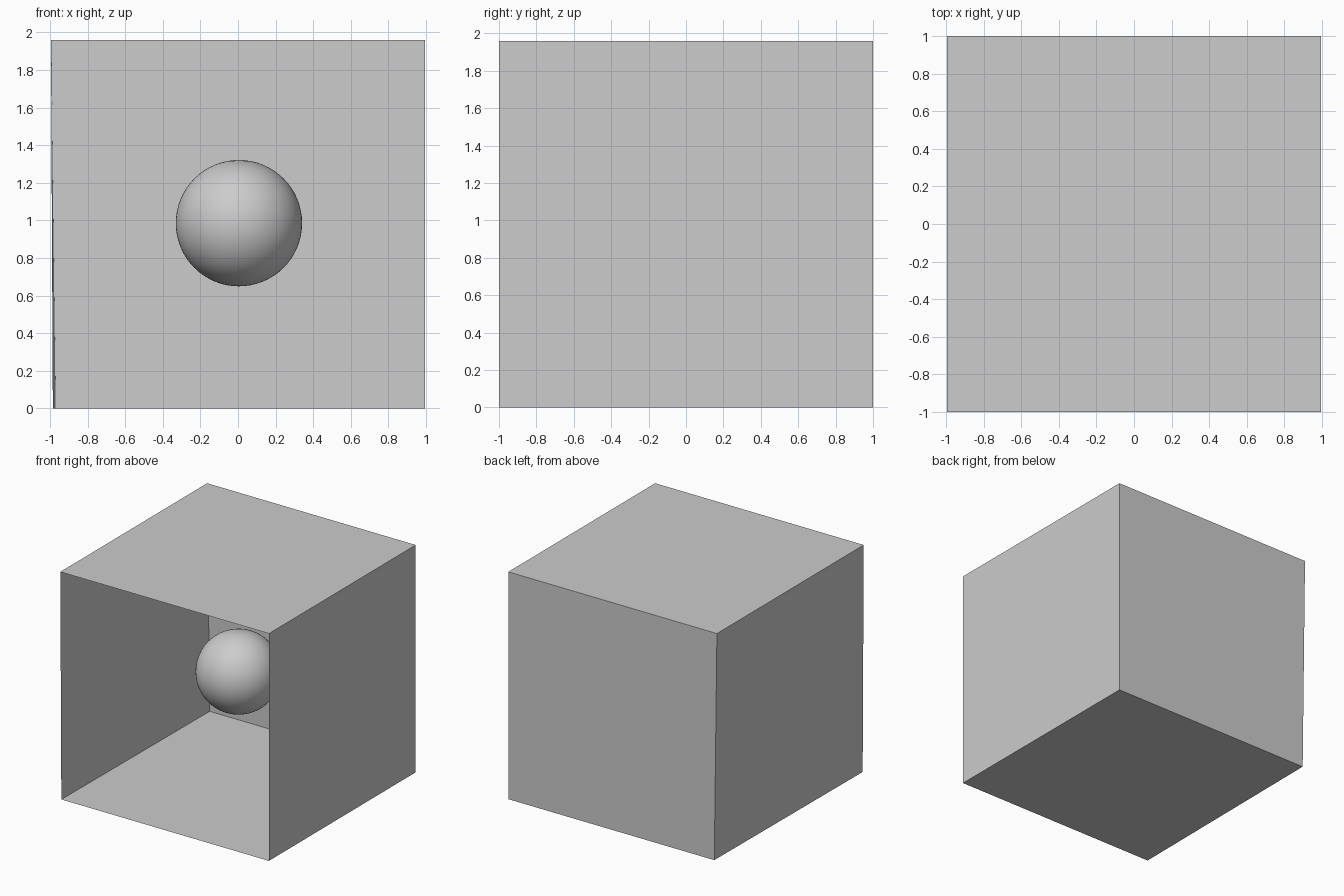
import bpy
import bmesh

default = bpy.data.objects.get("Cube")
if default:
    bpy.data.objects.remove(default, do_unlink=True)

# One plain grey for everything
grey = bpy.data.materials.new("light_grey")
grey.use_nodes = True
colour = (0.604, 0.604, 0.604, 1)
grey.diffuse_color = colour
grey.node_tree.nodes["Principled BSDF"].inputs["Base Color"].default_value = colour

W, D, H = 0.995, 1.0, 1.96

# Thin-walled box: delete the front face, lean one side wall in at the foot
mesh = bpy.data.meshes.new("open_box")
bm = bmesh.new()
bmesh.ops.create_cube(bm, size=2)
bm.normal_update()
front = [f for f in bm.faces if f.normal.y < -0.9]
bmesh.ops.delete(bm, geom=front, context='FACES_ONLY')
for v in bm.verts:
    lean = 0
    if v.co.x < 0 and v.co.z < 0:
        lean = 0.025 if v.co.y > 0 else 0.01
    v.co = (v.co.x * W + lean, v.co.y * D, (v.co.z + 1) * H / 2)
bm.to_mesh(mesh)
bm.free()
mesh.materials.append(grey)
box = bpy.data.objects.new("open_box", mesh)
bpy.context.collection.objects.link(box)

# Smooth ball floating in the middle
bpy.ops.mesh.primitive_uv_sphere_add(segments=64, ring_count=32, radius=0.336,
                                     location=(0.005, 0, 0.985))
ball = bpy.context.object
ball.name = "ball"
ball.data.materials.append(grey)
bpy.ops.object.shade_smooth()
